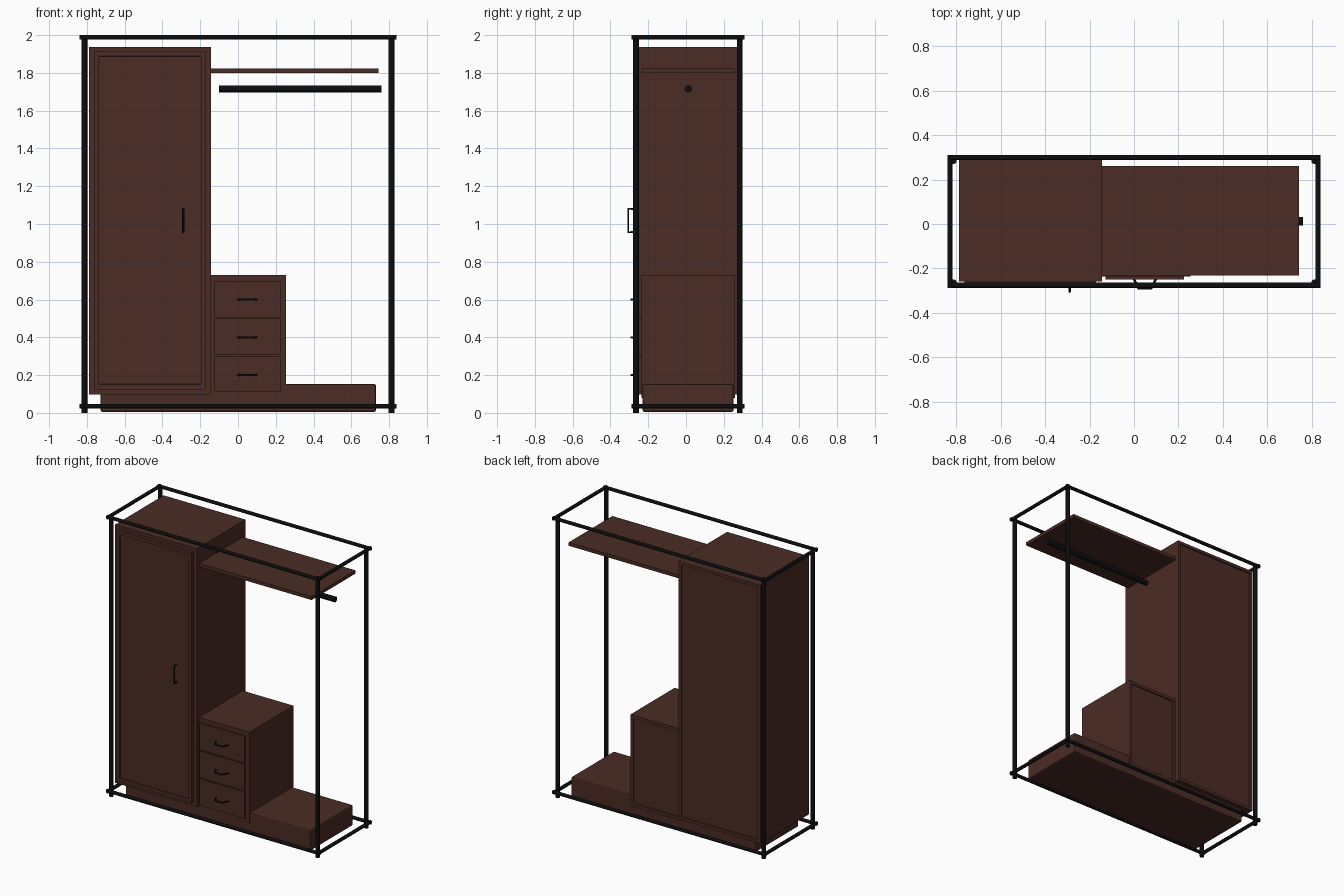
import bpy
import bmesh
from mathutils import Vector

old = bpy.data.objects.get("Cube")
if old:
    bpy.data.objects.remove(old, do_unlink=True)


def material(name, colour):
    m = bpy.data.materials.new(name)
    m.use_nodes = True
    m.diffuse_color = colour
    m.node_tree.nodes["Principled BSDF"].inputs["Base Color"].default_value = colour
    return m


wood = material("dark brown wood", (0.07, 0.025, 0.018, 1))
metal = material("black metal", (0.004, 0.004, 0.004, 1))


def finish(bm, name, mat):
    mesh = bpy.data.meshes.new(name)
    bm.to_mesh(mesh)
    bm.free()
    mesh.materials.append(mat)
    ob = bpy.data.objects.new(name, mesh)
    bpy.context.collection.objects.link(ob)
    return ob


def box(name, x, y, z, bevel=0.0, recess=None, margin=0.03, depth=0.008):
    """Box from min/max pairs; recess is the y side (-1 or 1) with a sunk panel."""
    bm = bmesh.new()
    bmesh.ops.create_cube(bm, size=1)
    for v in bm.verts:
        v.co = Vector([lim[0] if c < 0 else lim[1] for c, lim in zip(v.co, (x, y, z))])
    bm.normal_update()
    if recess:
        panel = [f for f in bm.faces if f.normal.y * recess > 0.9]
        bmesh.ops.inset_region(bm, faces=panel, thickness=margin)
        bmesh.ops.inset_region(bm, faces=panel, thickness=0.002, depth=-depth)
    ob = finish(bm, name, wood)
    if bevel:
        mod = ob.modifiers.new("soft edges", "BEVEL")
        mod.width, mod.segments = bevel, 2
    return ob


def rod(name, a, b, radius):
    """Round metal bar between two points."""
    a, b = Vector(a), Vector(b)
    bm = bmesh.new()
    bmesh.ops.create_cone(bm, cap_ends=True, segments=16, radius1=radius,
                          radius2=radius, depth=(b - a).length)
    for f in bm.faces:
        f.smooth = len(f.verts) == 4
    for e in bm.edges:
        e.smooth = all(f.smooth for f in e.link_faces)
    bm.transform((b - a).to_track_quat("Z", "Y").to_matrix().to_4x4())
    bmesh.ops.translate(bm, verts=bm.verts, vec=(a + b) / 2)
    return finish(bm, name, metal)


def pull(name, points, radius=0.0055):
    """Bent metal handle following a path."""
    cu = bpy.data.curves.new(name, "CURVE")
    cu.dimensions = "3D"
    cu.bevel_depth, cu.bevel_resolution = radius, 2
    cu.use_fill_caps = True
    path = cu.splines.new("POLY")
    path.points.add(len(points) - 1)
    for p, co in zip(path.points, points):
        p.co = (*co, 1)
    cu.materials.append(metal)
    bpy.context.collection.objects.link(bpy.data.objects.new(name, cu))


# Open metal frame: posts, with rails fixed to their outer sides
front, back = -0.265, 0.285
for sx, side in ((-1, "right"), (1, "left")):
    for y, end in ((front, "front"), (back, "back")):
        rod(f"{end}_{side}_post", (sx * 0.813, y, 0), (sx * 0.813, y, 1.995), 0.015)
for z, level in ((0.036, "bottom"), (1.988, "top")):
    for y, end in ((-0.276, "front"), (0.299, "back")):
        rod(f"{level}_{end}_rail", (-0.84, y, z), (0.84, y, z), 0.012)
    for sx, side in ((-1, "right"), (1, "left")):
        rod(f"{level}_{side}_rail", (sx * 0.828, -0.288, z), (sx * 0.828, 0.311, z), 0.012)

# Plinth running under everything
box("base_plinth", (-0.727, 0.73), (-0.23, 0.252), (0.006, 0.153), bevel=0.008)

# Tall wardrobe with a framed door
box("wardrobe_body", (-0.788, -0.143), (-0.258, 0.288), (0.098, 1.938), recess=1)
box("wardrobe_door", (-0.762, -0.17), (-0.28, -0.255), (0.125, 1.914),
    recess=-1, margin=0.036)
pull("wardrobe_handle", [(-0.29, -0.276, 0.957), (-0.29, -0.306, 0.957),
                         (-0.29, -0.306, 1.08), (-0.29, -0.276, 1.08)])

# Chest with three drawers
box("drawer_chest", (-0.143, 0.255), (-0.236, 0.26), (0.078, 0.729), recess=1)
for i in range(3):
    z = 0.11 + i * 0.198
    box(f"drawer_front_{i + 1}", (-0.128, 0.226), (-0.25, -0.233), (z, z + 0.191))
    h = 0.2 + i * 0.2
    pull(f"drawer_handle_{i + 1}", [(0.0, -0.248, h), (0.02, -0.29, h),
                                    (0.078, -0.29, h), (0.098, -0.248, h)])

# Shelf and clothes rail
box("shelf", (-0.145, 0.743), (-0.232, 0.26), (1.8, 1.824))
rod("clothes_rail", (-0.1, 0.012, 1.715), (0.76, 0.012, 1.715), 0.019)
